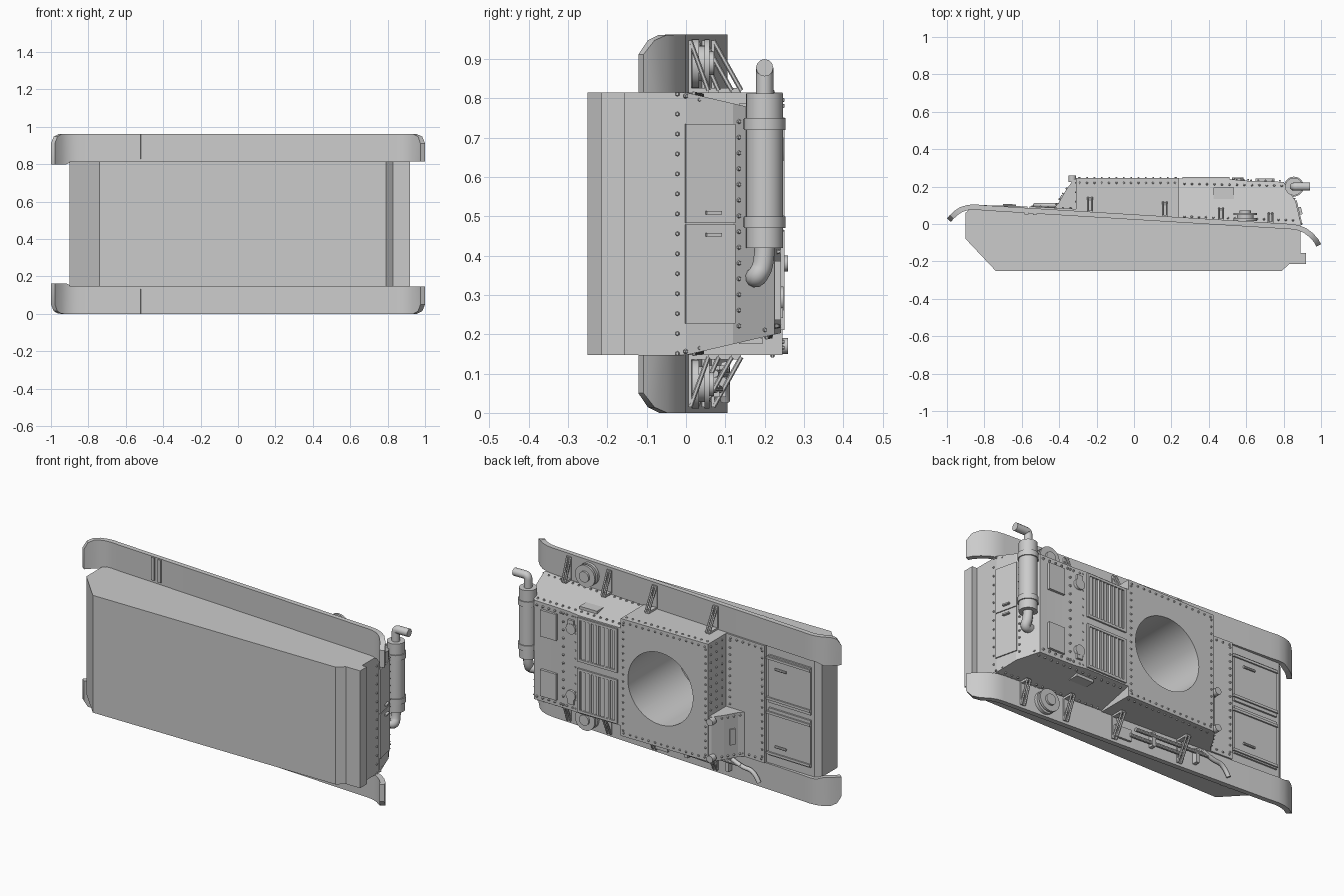
import bpy, bmesh, math
from mathutils import Vector, Matrix

cube = bpy.data.objects.get("Cube")
if cube:
    bpy.data.objects.remove(cube, do_unlink=True)

grey = bpy.data.materials.new("hull_grey")
grey.use_nodes = True
COLOR = (0.6, 0.6, 0.6, 1)
grey.diffuse_color = COLOR
grey.node_tree.nodes["Principled BSDF"].inputs["Base Color"].default_value = COLOR
MID, HALF, OUT = 0.481, 0.334, 0.481   # centre height, hull half width, fender half width


def finish(name, bm, smooth=True):
    bmesh.ops.recalc_face_normals(bm, faces=bm.faces)
    me = bpy.data.meshes.new(name)
    bm.to_mesh(me)
    bm.free()
    me.materials.append(grey)
    if smooth:
        me.shade_smooth()
        me.set_sharp_from_angle(angle=math.radians(35))
    ob = bpy.data.objects.new(name, me)
    bpy.context.collection.objects.link(ob)
    return ob


def prism(name, pts, z0, z1):
    bm = bmesh.new()
    f = bm.faces.new([bm.verts.new((x, y, z0)) for x, y in pts])
    bm.faces.new([bm.verts.new((x, y, z1)) for x, y in pts])
    bm.verts.ensure_lookup_table()
    n = len(pts)
    for i in range(n):
        j = (i + 1) % n
        bm.faces.new([bm.verts[k] for k in (i, j, n + j, n + i)])
    return finish(name, bm, False)


def add_box(bm, c, size, tilt=0):
    m = Matrix.Translation(c) @ Matrix.Rotation(tilt, 4, 'Z') @ Matrix.Diagonal((*size, 1))
    bmesh.ops.create_cube(bm, size=1, matrix=m)


def box(name, c, size, tilt=0):
    bm = bmesh.new()
    add_box(bm, c, size, tilt)
    return finish(name, bm, False)


def add_rod(bm, a, b, r, r2=None, seg=24):
    a, b = Vector(a), Vector(b)
    rot = (b - a).to_track_quat('Z', 'Y').to_matrix().to_4x4()
    bmesh.ops.create_cone(bm, cap_ends=True, segments=seg, radius1=r, radius2=r if r2 is None else r2,
                          depth=(b - a).length, matrix=Matrix.Translation((a + b) / 2) @ rot)


def rod(name, a, b, r, seg=24):
    bm = bmesh.new()
    add_rod(bm, a, b, r, seg=seg)
    return finish(name, bm)


def pipe(name, pts, r):
    cu = bpy.data.curves.new(name, 'CURVE')
    cu.dimensions, cu.bevel_depth, cu.bevel_resolution, cu.use_fill_caps = '3D', r, 4, True
    sp = cu.splines.new('NURBS')
    sp.points.add(len(pts) - 1)
    for p, co in zip(sp.points, pts):
        p.co = (*co, 1)
    sp.use_endpoint_u, sp.order_u = True, 3
    cu.materials.append(grey)
    ob = bpy.data.objects.new(name, cu)
    bpy.context.collection.objects.link(ob)


rivets = bmesh.new()


def rivet_row(a, b, n, normal):
    a, b, normal = Vector(a), Vector(b), Vector(normal).normalized()
    for i in range(n):
        p = a.lerp(b, i / (n - 1))
        add_rod(rivets, p - normal * 0.003, p + normal * 0.006, 0.007, 0.004, 6)


def deck_y(x):       # height of the fender top along the length
    return 0.1 - (x + 0.8) * 0.061


def both(d):
    return MID - d, MID + d


# Lower hull and superstructure
hull = prism("lower_hull", [(-.74, -.25), (.79, -.25), (.83, -.215), (.92, -.215), (.92, -.155), (.89, -.155),
             (.89, 0), (-.55, .075), (-.87, .085), (-.9, .06), (-.9, -.08)], *both(HALF))
cabin = prism("fighting_compartment", [(-.31, .03), (.24, .0), (.24, .245), (-.31, .245)], *both(HALF))
deck = prism("engine_compartment", [(.2, 0), (.893, 0), (.865, .12), (.8, .225), (.58, .232), (.5, .242), (.2, .242)], *both(HALF))
for v in deck.data.vertices:
    v.co.z = MID + (v.co.z - MID) * (1 - v.co.y / .23 * .16)
prism("driver_hood", [(-.3, .245), (-.325, .235), (-.365, .18), (-.405, .11), (-.43, .085), (-.3, .05)], MID - HALF, .40)
prism("glacis_plate", [(-.3, .04), (-.3, .08), (-.56, .094), (-.56, .05)], *both(HALF))

# Open turret ring
cutter = rod("turret_cutter", (-.01, -.2, MID), (-.01, .4, MID), .205, 64)
cutter.hide_render = True
for ob in (hull, cabin, deck):
    mod = ob.modifiers.new("ring", 'BOOLEAN')
    mod.object, mod.solver = cutter, 'EXACT'
for ob in (hull, cabin, deck):
    dg = bpy.context.evaluated_depsgraph_get()
    ob.data = bpy.data.meshes.new_from_object(ob.evaluated_get(dg))
    ob.modifiers.clear()
    ob.data.shade_smooth()
    ob.data.set_sharp_from_angle(angle=math.radians(15))
bpy.data.objects.remove(cutter, do_unlink=True)

# Fenders with curved ends and rounded outer corners
path = [(-1, .03), (-.985, .047), (-.96, .07), (-.93, .09), (-.89, .102), (-.85, .105), (-.8, .1), (.84, 0),
        (.88, -.006), (.92, -.022), (.955, -.048), (.985, -.08), (1, -.108)]
for side, s in (("right", -1), ("left", 1)):
    bm = bmesh.new()
    rings = []
    for i, (x, y) in enumerate(path):
        a, b = Vector(path[max(i - 1, 0)]), Vector(path[min(i + 1, len(path) - 1)])
        t = (b - a).normalized()
        k = min(1, max(0, abs(x) - .95) / .05)
        outer = OUT - .05 * (1 - math.sqrt(1 - k * k))
        inner = HALF - (.016 if x < -.89 else 0)
        low = (x + t.y * .028, y - t.x * .028)
        rings.append([bm.verts.new((px, py, MID + s * d)) for (px, py), d in
                      (((x, y), inner), ((x, y), outer), (low, outer), (low, inner))])
    for r, q in zip(rings, rings[1:]):
        for j in range(4):
            bm.faces.new((r[j], r[(j + 1) % 4], q[(j + 1) % 4], q[j]))
    bm.faces.new(rings[0])
    bm.faces.new(rings[-1])
    finish(side + "_fender", bm)
    for x in (-.575, -.53):
        box(side + "_fender_strap", (x, deck_y(x) - .03, MID + s * .413), (.02, .012, .13), -.06)

    # Triangular fender brackets
    for x, h in ((-.235, .075), (.165, .075), (.465, .06), (.73, .05)):
        bm = bmesh.new()
        y, w = deck_y(x), .01
        zi, zo = MID + s * (HALF + .005), MID + s * (OUT - .015)
        for dx in (-w, w):
            add_rod(bm, (x + dx, y + .004, zo), (x + dx, y + h, zi), .006, seg=6)
        add_box(bm, (x, y + .003, (zi + zo) / 2), (.03, .008, abs(zo - zi)))
        add_box(bm, (x, y + h / 2, zi), (.026, h, .012))
        finish(side + "_fender_bracket", bm, False)

    # Round drum on the rear of the fender
    x, y, z = .595, deck_y(.595), MID + s * .408
    for name, r, a, b in (("drum_base", .062, 0, .018), ("drum_waist", .045, .018, .032),
                          ("drum_rim", .062, .032, .045), ("drum_cap", .03, .045, .056)):
        rod(side + "_" + name, (x, y + a, z), (x, y + b, z), r, 32)

    # Sloped engine side: vision plate and rivets
    box(side + "_side_hatch", (.48, .165, MID + s * (HALF - .036)), (.11, .06, .016))
    rivet_row((.27, .04, MID + s * .326), (.85, .02, MID + s * .33), 16, (0, .2, s))
    rivet_row((.27, .215, MID + s * .286), (.79, .205, MID + s * .288), 14, (0, .2, s))
    rivet_row((-.29, .22, MID + s * HALF), (.22, .22, MID + s * HALF), 14, (0, 0, s))
    rivet_row((-.29, .245, MID + s * .315), (.22, .245, MID + s * .315), 14, (0, 1, 0))
    rivet_row((.28, .24, MID + s * .26), (.78, .23, MID + s * .26), 14, (0, 1, 0))
    rivet_row((.895, .0, MID + s * .325), (.815, .2, MID + s * .27), 7, (1, .4, 0))
    rivet_row((-.34, .084, MID + s * .315), (-.54, .094, MID + s * .315), 6, (0, 1, 0))

    # Engine grille: frame and slats
    bm = bmesh.new()
    gz = MID + s * .145
    for dx in (-.118, .118):
        add_box(bm, (.385 + dx, .244, gz), (.014, .014, .25))
    for dz in (-.118, .118):
        add_box(bm, (.385, .244, gz + dz), (.236, .014, .014))
    for i in range(9):
        add_box(bm, (.385 + (i - 4) * .024, .243, gz), (.011, .012, .23), .4)
    finish(side + "_engine_grille", bm, False)

    # Rear access hatches and filler caps
    box(side + "_rear_hatch", (.7, .234, MID + s * .17), (.1, .016, .15))
    rod(side + "_filler_cap", (.555, .225, MID + s * .19), (.555, .248, MID + s * .19), .03, 16)
    box(side + "_filler_hinge", (.555, .24, MID + s * .225), (.035, .014, .03))

    # Front transmission hatches with hinge strips and handles
    box(side + "_front_hatch", (-.715, .083, MID + s * .15), (.27, .014, .27), -.03)
    for d in (.04, .27):
        box(side + "_hatch_strip", (-.71, .092, MID + s * d), (.28, .012, .014), -.03)
    rod(side + "_hatch_handle", (-.7, .1, MID + s * .22), (-.63, .098, MID + s * .22), .007, 8)

    # Rear door leaf and handle on the sloped tail plate
    box(side + "_rear_door", (.881, .062, MID + s * .128), (.008, .13, .252), .23)
    box(side + "_rear_door_handle", (.887, .07, MID + s * .028), (.02, .04, .008), .23)

# Rivet lines running across the hull
for x, y, z0, n in ((-.295, .245, MID - .3, 16), (.225, .245, MID - .3, 16), (-.335, .083, .42, 10),
                    (-.545, .094, MID - .3, 16)):
    rivet_row((x, y, z0), (x, y, MID + .3), n, (0, 1, 0))
for y in (.12, .17, .22):
    rivet_row((-.31, y, .43), (-.31, y, MID + .31), 9, (-1, 0, 0))
for x in (.53, .61):
    rivet_row((x, .235, MID - .26), (x, .235, MID + .26), 12, (0, 1, 0))
rivet_row((.89, -.022, MID - .33), (.89, -.022, MID + .33), 14, (1, 0, 0))
rivet_row((.857, .135, MID - .26), (.857, .135, MID + .26), 14, (1, .4, 0))
for z in (.165, .385):
    rivet_row((-.36, .19, z), (-.415, .105, z), 4, (-1, .6, 0))
finish("rivets", rivets, False)

# Driver's visor and hood hinges
box("driver_visor", (-.39, .14, .27), (.012, .03, .09), -.5)
for z in (.17, .38):
    rod("hood_bracket", (-.33, .225, z), (-.33, .26, z), .02, 12)

# Exhaust silencer on the tail
rod("silencer_body", (.855, .2, .42), (.855, .2, .813), .047, 32)
for z in (.485, .735):
    rod("silencer_band", (.855, .2, z - .015), (.855, .2, z + .015), .053, 32)
    box("silencer_mount", (.83, .17, z), (.05, .05, .025))
pipe("exhaust_outlet", [(.855, .2, .8), (.855, .2, .84), (.855, .2, .878), (.89, .2, .878), (.94, .2, .878)], .022)
pipe("exhaust_inlet", [(.855, .2, .44), (.855, .2, .38), (.86, .18, .345), (.83, .175, .345), (.78, .17, .35)], .026)

# Pioneer tools on the right fender
rod("shovel_handle", (-.25, deck_y(-.25) + .02, .06), (.08, deck_y(.08) + .02, .06), .01, 10)
box("shovel_blade", (.12, deck_y(.12) + .012, .06), (.1, .012, .065), -.06)
rod("pickaxe_handle", (-.42, deck_y(-.42) + .025, .1), (.05, deck_y(.05) + .025, .1), .01, 10)
pipe("tow_hook", [(-.36, .1, .12), (-.42, .1, .09), (-.5, .1, .09), (-.53, .1, .03)], .012)
for x in (-.33, -.06):
    box("tool_clamp", (x, deck_y(x) + .015, .08), (.02, .03, .08))
